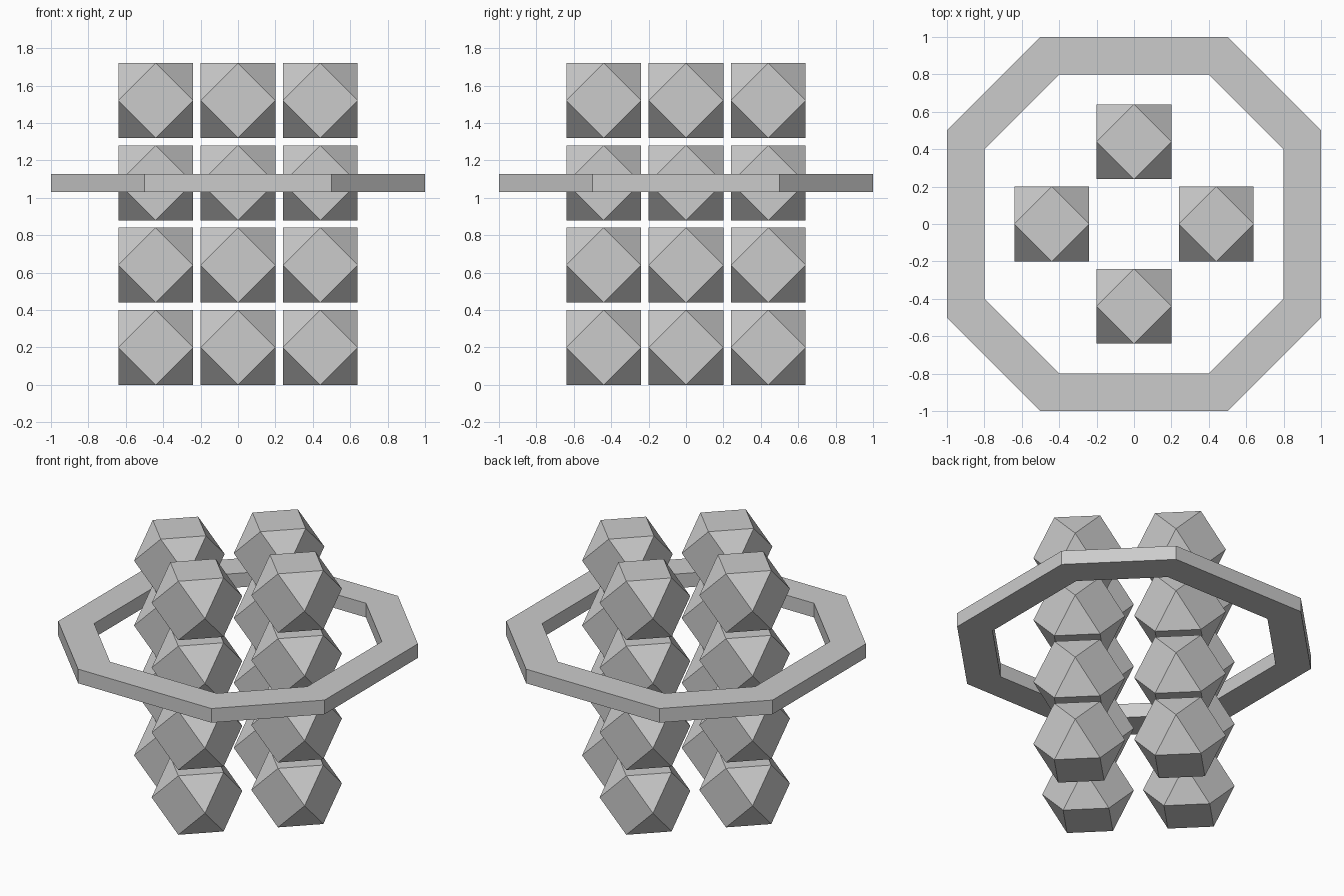
import bpy, bmesh
from math import radians

if "Cube" in bpy.data.objects:
    bpy.data.objects.remove(bpy.data.objects["Cube"])

R = 0.2        # half width of one bead
PITCH = 0.44   # bead spacing, and column distance from the centre


def finish(bm, name):
    bmesh.ops.recalc_face_normals(bm, faces=bm.faces)
    mesh = bpy.data.meshes.new(name)
    bm.to_mesh(mesh)
    bm.free()
    return mesh


def add_object(name, mesh, location):
    obj = bpy.data.objects.new(name, mesh)
    obj.location = location
    bpy.context.collection.objects.link(obj)
    return obj


# Bead: cuboctahedron, hull of a cube's edge midpoints
def bead_mesh():
    bm = bmesh.new()
    for a in (-R, R):
        for b in (-R, R):
            for co in ((a, b, 0), (a, 0, b), (0, a, b)):
                bm.verts.new(co)
    bmesh.ops.convex_hull(bm, input=bm.verts)
    bmesh.ops.dissolve_limit(bm, angle_limit=radians(1),
                             verts=bm.verts, edges=bm.edges)
    return finish(bm, "bead")


# Ring: flat octagonal band with a rectangular section
def ring_mesh(outer, inner, half_height):
    corners = [(1, -.5), (1, .5), (.5, 1), (-.5, 1),
               (-1, .5), (-1, -.5), (-.5, -1), (.5, -1)]
    section = [(outer, -half_height), (outer, half_height),
               (inner, half_height), (inner, -half_height)]
    bm = bmesh.new()
    loops = [[bm.verts.new((x * s, y * s, z)) for s, z in section]
             for x, y in corners]
    for i, cur in enumerate(loops):
        nxt = loops[(i + 1) % len(loops)]
        for j in range(4):
            k = (j + 1) % 4
            bm.faces.new((cur[j], nxt[j], nxt[k], cur[k]))
    return finish(bm, "ring")


# Four columns of four stacked beads
bead = bead_mesh()
columns = {"front": (0, -1), "back": (0, 1), "left": (-1, 0), "right": (1, 0)}
for side, (x, y) in columns.items():
    for level in range(4):
        add_object(f"{side}_bead_{level + 1}", bead,
                   (x * PITCH, y * PITCH, R + level * PITCH))

# Ring around the third level
add_object("octagonal_ring", ring_mesh(1.0, 0.8, 0.048), (0, 0, R + 2 * PITCH))
